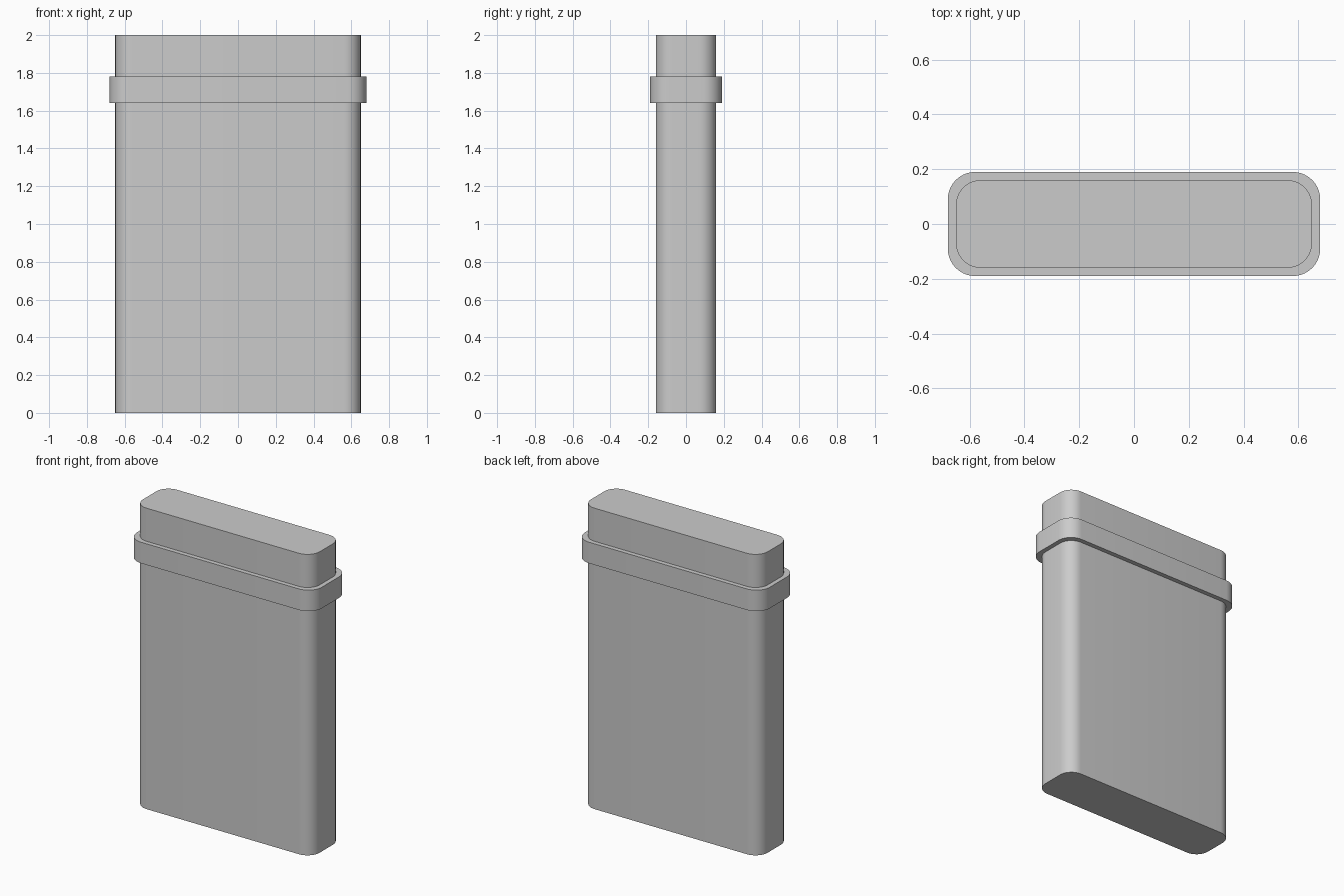
import bpy
import bmesh
from math import cos, sin, pi

cube = bpy.data.objects.get("Cube")
if cube:
    bpy.data.objects.remove(cube, do_unlink=True)

grey = bpy.data.materials.new("plain grey")
grey.use_nodes = True
colour = (0.6, 0.6, 0.6, 1)
grey.diffuse_color = colour
grey.node_tree.nodes["Principled BSDF"].inputs["Base Color"].default_value = colour


def outline(half_x, half_y, radius, steps=10):
    """Rounded rectangle, counter-clockwise."""
    points = []
    for quarter, (sx, sy) in enumerate([(1, 1), (-1, 1), (-1, -1), (1, -1)]):
        for i in range(steps + 1):
            a = (quarter + i / steps) * pi / 2
            points.append((sx * (half_x - radius) + radius * cos(a),
                           sy * (half_y - radius) + radius * sin(a)))
    return points


def finish(name, bm):
    mesh = bpy.data.meshes.new(name)
    bmesh.ops.recalc_face_normals(bm, faces=bm.faces)
    bm.to_mesh(mesh)
    bm.free()
    mesh.materials.append(grey)
    obj = bpy.data.objects.new(name, mesh)
    bpy.context.collection.objects.link(obj)
    bpy.ops.object.select_all(action="DESELECT")
    obj.select_set(True)
    bpy.context.view_layer.objects.active = obj
    bpy.ops.object.shade_smooth_by_angle(angle=pi / 6)


def loop(bm, points, z):
    return [bm.verts.new((x, y, z)) for x, y in points]


def bridge(bm, a, b):
    for i in range(len(a)):
        j = (i + 1) % len(a)
        bm.faces.new((a[i], a[j], b[j], b[i]))


# Tall flat case with rounded upright corners
body_shape = outline(0.65, 0.16, 0.09)
bm = bmesh.new()
bottom, top = loop(bm, body_shape, 0), loop(bm, body_shape, 2)
bridge(bm, bottom, top)
bm.faces.new(bottom)
bm.faces.new(top)
finish("case_body", bm)

# Raised collar around the case near the top
band_shape = outline(0.68, 0.19, 0.1)
bm = bmesh.new()
rings = [loop(bm, band_shape, 1.64), loop(bm, band_shape, 1.78),
         loop(bm, body_shape, 1.78), loop(bm, body_shape, 1.64)]
for i in range(3):
    bridge(bm, rings[i], rings[i + 1])
bridge(bm, rings[3], rings[0])
finish("collar_band", bm)
